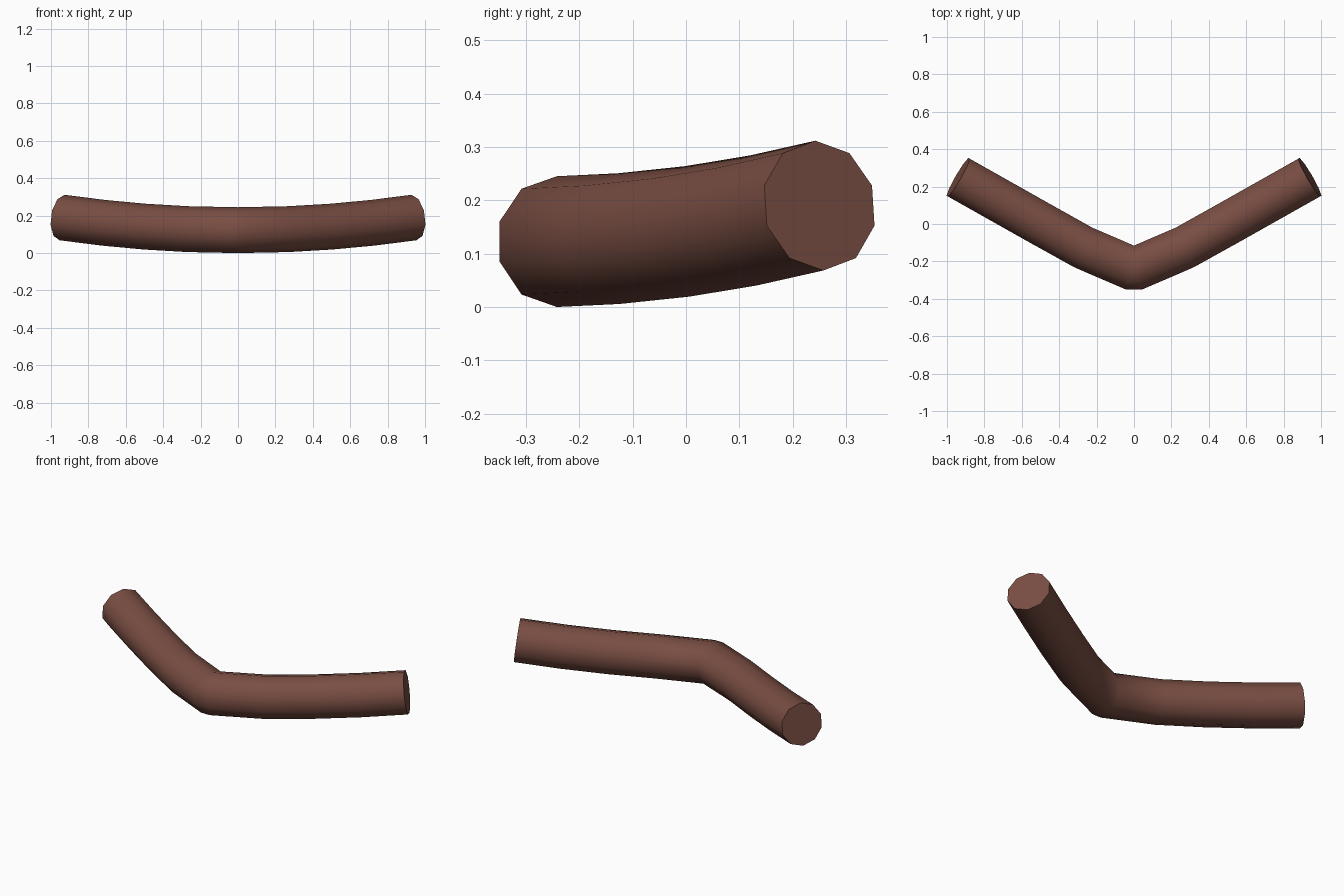
import bpy, bmesh
from math import sin, cos, tan, radians, atan
from mathutils import Vector

if "Cube" in bpy.data.objects:
    bpy.data.objects.remove(bpy.data.objects["Cube"])

SIDES = 10
R = 0.1225


def ring(x, y, heading):
    """Decagon ring square to the path, with a vertex at the top."""
    h = radians(heading)
    z = R + 0.0675 * (x / 0.94) ** 2
    e = atan(2 * 0.0675 * x / 0.94 ** 2 * cos(h))
    side = Vector((sin(h), -cos(h), 0))
    up = Vector((-sin(e) * cos(h), -sin(e) * sin(h), cos(e)))
    points = []
    for k in range(SIDES):
        a = radians(360 / SIDES * k)
        p = Vector((x, y, z)) + (up * cos(a) + side * sin(a)) * R
        # Points past the middle slide along the tube to the mitre plane
        if p.x < 0.001:
            p.y -= p.x * tan(h)
            p.x = 0
        points.append(p)
    return points


# Right half of the path: x, y, heading in degrees
path = [(0, -0.242, 23), (0.27, -0.126, 23), (0.50, 0.002, 29),
        (0.72, 0.126, 29.5), (0.94, 0.25, 30)]
right = [ring(*p) for p in path]
left = [[Vector((-p.x, p.y, p.z)) for p in r] for r in right]
rings = left[::-1] + right

# Skin the rings into one closed bent tube
bm = bmesh.new()
loops = [[bm.verts.new(p) for p in r] for r in rings]
for a, b in zip(loops, loops[1:]):
    for k in range(SIDES):
        n = (k + 1) % SIDES
        bm.faces.new((a[k], a[n], b[n], b[k]))
bm.faces.new(loops[0])
bm.faces.new(loops[-1])
bmesh.ops.remove_doubles(bm, verts=bm.verts[:], dist=0.0005)
bmesh.ops.recalc_face_normals(bm, faces=bm.faces[:])
mesh = bpy.data.meshes.new("bent_tube")
bm.to_mesh(mesh)
bm.free()

tube = bpy.data.objects.new("bent_tube", mesh)
bpy.context.collection.objects.link(tube)
bpy.context.view_layer.objects.active = tube
tube.select_set(True)
bpy.ops.object.shade_smooth_by_angle(angle=radians(50))

# Reddish brown
mat = bpy.data.materials.new("reddish_brown")
mat.diffuse_color = (0.19, 0.075, 0.055, 1)
mat.use_nodes = True
mat.node_tree.nodes["Principled BSDF"].inputs["Base Color"].default_value = mat.diffuse_color
mesh.materials.append(mat)
